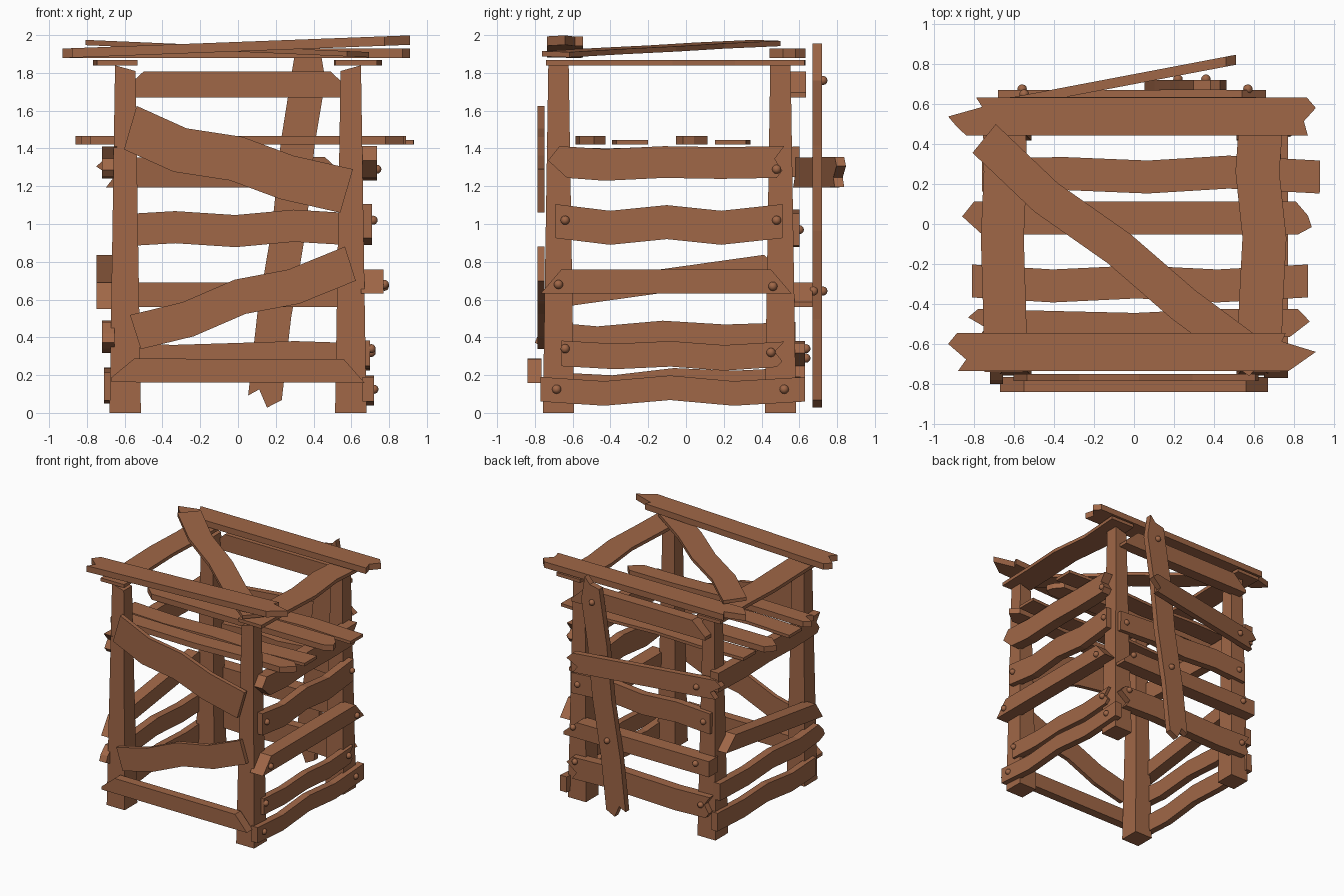
import bpy, bmesh, math
from mathutils import Vector

wood = bpy.data.materials.new("weathered brown wood")
wood.diffuse_color = (0.35, 0.135, 0.063, 1)

# End profiles: (extension, across -1..1), low edge to high edge
SQ = [(0, -1), (0, 1)]
SLANT = [(0, -1), (-0.11, 1)]
TRIM = [(0, -1), (0, -0.6), (-0.12, 1)]
JAG = [(-0.07, -1), (0, -0.55), (-0.02, 0.15), (-0.08, 1)]
SPLIT = [(-0.04, -1), (-0.01, -0.55), (-0.05, 0.2), (0, 1)]
POINT = [(-0.1, -1), (0, 0.1), (-0.06, 1)]
FORK = [(-0.05, -1), (-0.09, -0.35), (0, 0.4), (-0.05, 1)]
FLAT = (0, 0, 0)

PLANES = {"front": lambda u, v, d: (u, d, v),
          "side": lambda u, v, d: (d, u, v),
          "top": lambda u, v, d: (u, v, d)}


def finish(name, bm):
    bmesh.ops.recalc_face_normals(bm, faces=bm.faces)
    me = bpy.data.meshes.new(name)
    bm.to_mesh(me)
    bm.free()
    me.materials.append(wood)
    ob = bpy.data.objects.new(name, me)
    bpy.context.collection.objects.link(ob)
    return ob


def board(name, plane, start, end, width, depth, wave=FLAT, ends=(SQ, SQ), tilt=0):
    """Bent plank drawn in a plane from start to end, extruded through depth."""
    a, b = Vector(start), Vector(end)
    along = (b - a).normalized()
    across = Vector((-along.y, along.x))
    h = width / 2
    mids = [a.lerp(b, f) + across * w for f, w in zip((0.24, 0.49, 0.73), wave)]
    pts = [b + along * e + across * t * h for e, t in ends[1]]
    pts += [m + across * h for m in reversed(mids)]
    pts += [a - along * e + across * t * h for e, t in reversed(ends[0])]
    pts += [m - across * h for m in mids]
    bm = bmesh.new()
    rings = [[bm.verts.new(PLANES[plane](p.x, p.y, d + tilt * p.x)) for p in pts] for d in depth]
    n = len(pts)
    for r in rings:
        bm.faces.new(r)
    for i in range(n):
        j = (i + 1) % n
        bm.faces.new((rings[0][i], rings[0][j], rings[1][j], rings[1][i]))
    return finish(name, bm)


# Corner posts, tapering upward with a sloping cut at the top
for sx, xn in ((-1, "left"), (1, "right")):
    for yc, yn in ((-0.675, "front"), (0.5, "back")):
        bm = bmesh.new()
        bmesh.ops.create_cube(bm, size=1)
        for v in bm.verts:
            top = v.co.z > 0
            k = 0.108 if top else 0.166
            z = (1.84 if v.co.x * sx > 0 else 1.81) if top else 0
            v.co = (v.co.x * k + sx * 0.597, v.co.y * k + yc, z)
        finish(f"{yn}_{xn}_post", bm)

# Front: bottom rail and two crooked braces
board("front_bottom_rail", "front", (-0.67, 0.225), (0.67, 0.222), 0.125, (-0.84, -0.765),
      ends=(TRIM, SLANT))
board("front_upper_brace", "front", (-0.57, 1.51), (0.575, 1.175), 0.24, (-0.785, -0.75),
      (-0.04, 0.0, -0.02))
board("front_lower_brace", "front", (-0.543, 0.428), (0.595, 0.79), 0.19, (-0.785, -0.75),
      (-0.02, 0.01, -0.025))

# Right side boards
board("right_board_1", "side", (-0.77, 0.125), (0.63, 0.125), 0.13, (0.66, 0.72),
      (-0.022, 0.008, -0.022))
board("right_board_2", "side", (-0.66, 0.315), (0.52, 0.31), 0.135, (0.645, 0.70),
      (-0.015, 0.0, -0.02), (SQ, SPLIT))
board("right_board_3", "side", (-0.77, 0.695), (0.56, 0.695), 0.128, (0.65, 0.77),
      ends=(SLANT, SLANT))
board("right_board_4", "side", (-0.69, 1.015), (0.51, 1.015), 0.18, (0.645, 0.71),
      (-0.035, -0.005, -0.035))
board("right_board_5", "side", (-0.73, 1.328), (0.52, 1.328), 0.168, (0.64, 0.735),
      (-0.015, 0.0, -0.005), (POINT, SPLIT))

# Left side boards
board("left_board_1", "side", (-0.7, 0.14), (0.6, 0.165), 0.15, (-0.71, -0.655),
      (-0.022, 0.01, -0.01))
board("left_board_2", "side", (-0.8, 0.41), (0.58, 0.41), 0.14, (-0.72, -0.655),
      (-0.022, 0.008, -0.012), (JAG, SQ))
board("left_board_3", "side", (-0.74, 0.612), (0.53, 0.79), 0.125, (-0.75, -0.65),
      ends=(SLANT, SLANT))
board("left_board_4", "side", (-0.74, 1.33), (0.6, 1.33), 0.16, (-0.72, -0.64),
      (-0.01, 0.0, -0.01), (SPLIT, SQ))

# Back boards
board("back_board_1", "front", (-0.66, 0.28), (0.66, 0.28), 0.18, (0.55, 0.63),
      (-0.01, 0.0, 0.01), (SPLIT, FORK))
board("back_board_2", "front", (-0.68, 0.625), (0.66, 0.625), 0.13, (0.55, 0.67), ends=(SQ, TRIM))
board("back_board_3", "front", (-0.64, 0.965), (0.64, 0.97), 0.17, (0.54, 0.60),
      (0.017, -0.005, 0.022))
board("back_board_4", "front", (-0.62, 1.738), (0.61, 1.738), 0.138, (0.54, 0.635),
      ends=(TRIM, TRIM))
board("back_splayed_board", "front", (-0.75, 1.272), (0.51, 1.275), 0.16, (0.70, 0.75),
      ends=(FORK, FORK), tilt=0.19)
board("back_leaning_plank", "front", (0.14, 0.06), (0.395, 1.93), 0.18, (0.67, 0.72),
      (0.01, -0.005, 0.01), ([(-0.02, -1), (0.03, -0.2), (-0.06, 0.4), (-0.02, 1)],
                             [(-0.16, -1), (0.03, -0.35), (-0.03, 0.1), (-0.06, 1)]))

# Shelf planks
board("shelf_plank_1", "top", (-0.83, -0.495), (0.88, -0.495), 0.14, (1.42, 1.467),
      (-0.01, -0.02, 0), (FORK, POINT))
board("shelf_plank_2", "top", (-0.81, -0.285), (0.87, -0.285), 0.165, (1.42, 1.445),
      (-0.025, -0.005, -0.025))
board("shelf_plank_3", "top", (-0.86, 0.03), (0.89, 0.03), 0.165, (1.42, 1.467),
      ends=(POINT, JAG))
board("shelf_plank_4", "top", (-0.76, 0.245), (0.93, 0.235), 0.165, (1.42, 1.445),
      (0.01, -0.005, 0.022))

# Roof: side plates, cross beams and a diagonal plank
board("roof_left_plate", "side", (-0.74, 0), (0.63, 0), 0.1, (0, 0)).hide_render = True
bpy.data.objects.remove(bpy.data.objects["roof_left_plate"])
board("roof_left_plate", "top", (-0.64, -0.74), (-0.65, 0.63), 0.215, (1.84, 1.868),
      (0.006, 0.014, -0.003))
board("roof_right_plate", "top", (0.625, -0.74), (0.645, 0.63), 0.22, (1.84, 1.868),
      (-0.005, -0.018, 0.022))
board("roof_back_beam", "top", (-0.93, 0.538), (0.91, 0.538), 0.19, (1.88, 1.93),
      ends=([(-0.09, -1), (-0.04, -0.5), (0, 0), (-0.17, 0.5), (-0.14, 1)],
            [(-0.04, -1), (-0.06, -0.25), (0, 0.45), (-0.045, 1)]))
board("roof_front_beam", "top", (-0.93, -0.64), (0.91, -0.64), 0.19, (1.914, 1.964), tilt=0.038,
      ends=([(-0.05, -1), (-0.09, -0.4), (0, 0.42), (-0.045, 1)],
            [(-0.135, -1), (0, 0), (-0.17, 0.55), (-0.15, 1)]))
board("roof_diagonal_plank", "top", (-0.75, 0.428), (0.635, -0.69), 0.185, (1.912, 1.94),
      (-0.035, -0.005, -0.02), tilt=-0.043)

# Round nail heads
nails = {
    "right_nails": [(0.72, -0.685, 0.125), (0.72, 0.52, 0.125), (0.705, -0.64, 0.34),
                    (0.705, 0.45, 0.32), (0.775, -0.675, 0.68), (0.775, 0.46, 0.67),
                    (0.715, -0.64, 1.02), (0.715, 0.48, 1.02), (0.735, 0.48, 1.29)],
    "back_nails": [(-0.58, 0.635, 0.29), (0.58, 0.635, 0.34), (-0.56, 0.675, 0.645),
                   (0.57, 0.675, 0.645), (-0.58, 0.6, 0.97), (0.58, 0.6, 0.97),
                   (-0.55, 0.65, 1.27), (0.36, 0.725, 1.76), (0.22, 0.725, 0.645)],
}
for name, spots in nails.items():
    bm = bmesh.new()
    for s in spots:
        ret = bmesh.ops.create_uvsphere(bm, u_segments=12, v_segments=8, radius=0.024)
        bmesh.ops.translate(bm, verts=ret["verts"], vec=s)
    ob = finish(name, bm)
    for p in ob.data.polygons:
        p.use_smooth = True
